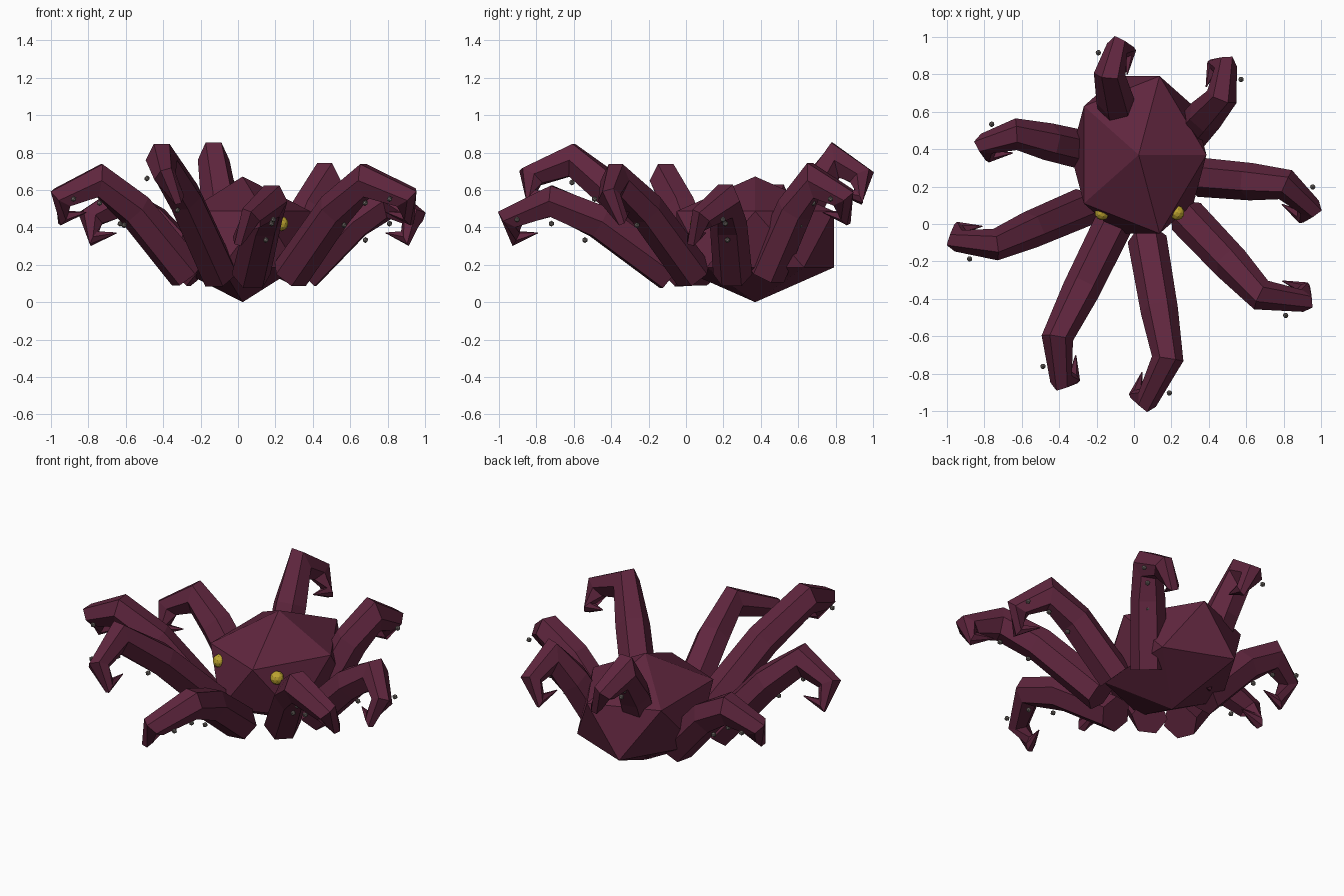
import bpy, bmesh, math
from mathutils import Vector

if "Cube" in bpy.data.objects:
    bpy.data.objects.remove(bpy.data.objects["Cube"])

UP = Vector((0, 0, 1))


def material(name, rgb):
    mat = bpy.data.materials.new(name)
    mat.use_nodes = True
    mat.diffuse_color = (*rgb, 1)
    mat.node_tree.nodes["Principled BSDF"].inputs["Base Color"].default_value = (*rgb, 1)
    return mat


skin = material("plum skin", (0.115, 0.019, 0.048))
gold = material("yellow eye", (0.52, 0.38, 0.03))
grey = material("grey sucker", (0.16, 0.14, 0.13))


def ball(name, centre, size, mat, detail=1):
    bpy.ops.mesh.primitive_ico_sphere_add(subdivisions=detail, radius=1, location=centre)
    obj = bpy.context.object
    obj.name = name
    obj.scale = size
    obj.data.materials.append(mat)
    return obj


def flat_side(a, b):
    """Horizontal direction to the side of the path from a to b."""
    d = b - a
    return Vector((d.y, -d.x, 0)).normalized()


def tube(name, path, radii, sides):
    """Six-sided tube with mitred joints along a path."""
    bm = bmesh.new()
    rings = []
    for i, (p, r, side) in enumerate(zip(path, radii, sides)):
        before = (p - path[max(i - 1, 0)]).normalized()
        after = (path[min(i + 1, len(path) - 1)] - p).normalized()
        n = (before + after).normalized()
        s = (side - n * side.dot(n)).normalized()
        u = s.cross(n)
        stretch = min(1.3, 1 / max(0.1, max(before.dot(n), after.dot(n))))
        ring = []
        for k in range(6):
            a = k * math.pi / 3
            ring.append(bm.verts.new(p + s * r * math.cos(a) + u * r * stretch * math.sin(a)))
        rings.append(ring)
    for lo, hi in zip(rings, rings[1:]):
        for k in range(6):
            j = (k + 1) % 6
            bm.faces.new((lo[k], lo[j], hi[j], hi[k]))
    bm.faces.new(rings[0])
    bm.faces.new(rings[-1])
    bmesh.ops.recalc_face_normals(bm, faces=bm.faces)
    mesh = bpy.data.meshes.new(name)
    bm.to_mesh(mesh)
    bm.free()
    mesh.materials.append(skin)
    obj = bpy.data.objects.new(name, mesh)
    bpy.context.collection.objects.link(obj)


def tentacle(name, base_xy, knee_xy, wrist_xy, lift):
    base = Vector((*base_xy, 0.15))
    knee = Vector((*knee_xy, 0.65 + lift))
    wrist = Vector((*wrist_xy, 0.56 + lift))
    elbow = base.lerp(knee, 0.6) + UP * 0.045
    arm_side, fore_side = flat_side(base, knee), flat_side(knee, wrist)

    # The claw hangs towards the side the forearm bends to, then points back
    bend = 1 if (wrist - knee).dot(arm_side) > 0 else -1
    inward = (knee - wrist)
    inward.z = 0
    inward.normalize()
    claw = wrist + fore_side * bend * 0.07 - UP * 0.11
    tip = claw + inward * 0.12 + UP * 0.03 + fore_side * bend * 0.02
    tube(name, [base, elbow, knee, wrist, claw, tip],
         [0.105, 0.1, 0.085, 0.062, 0.036, 0.003],
         [arm_side, arm_side, arm_side + fore_side] + [fore_side] * 3)

    # Suckers beside the forearm and below the arm
    spots = [knee.lerp(wrist, 0.65) - fore_side * bend * 0.09 - UP * 0.04,
             knee - UP * 0.12,
             elbow.lerp(knee, 0.3) - UP * 0.13]
    for i, spot in enumerate(spots):
        ball(f"{name}_sucker_{i + 1}", spot, (0.016,) * 3, grey)


# Body and eyes
ball("body", (0.025, 0.37, 0.336), (0.405, 0.495, 0.336), skin)
for name, x in (("right_eye", -0.17), ("left_eye", 0.23)):
    ball(name, (x, 0.06, 0.42), (0.04,) * 3, gold, 2)

# Tentacles: base, knee, wrist, lift
LOW, MID, HIGH = -0.11, 0, 0.11
tentacle("right_front_tentacle", (-0.27, 0.09), (-0.74, -0.11), (-0.94, -0.09), MID)
tentacle("right_back_tentacle", (-0.2, 0.38), (-0.63, 0.48), (-0.79, 0.43), LOW)
tentacle("back_tentacle", (-0.06, 0.46), (-0.13, 0.8), (-0.09, 0.94), HIGH)
tentacle("left_back_tentacle", (0.25, 0.43), (0.47, 0.68), (0.49, 0.84), MID)
tentacle("left_tentacle", (0.35, 0.25), (0.81, 0.21), (0.94, 0.09), LOW)
tentacle("left_front_tentacle", (0.28, 0.04), (0.68, -0.38), (0.9, -0.41), MID)
tentacle("front_right_tentacle", (-0.1, 0.02), (-0.41, -0.61), (-0.39, -0.83), HIGH)
tentacle("front_left_tentacle", (0.07, -0.08), (0.18, -0.72), (0.07, -0.94), LOW)
